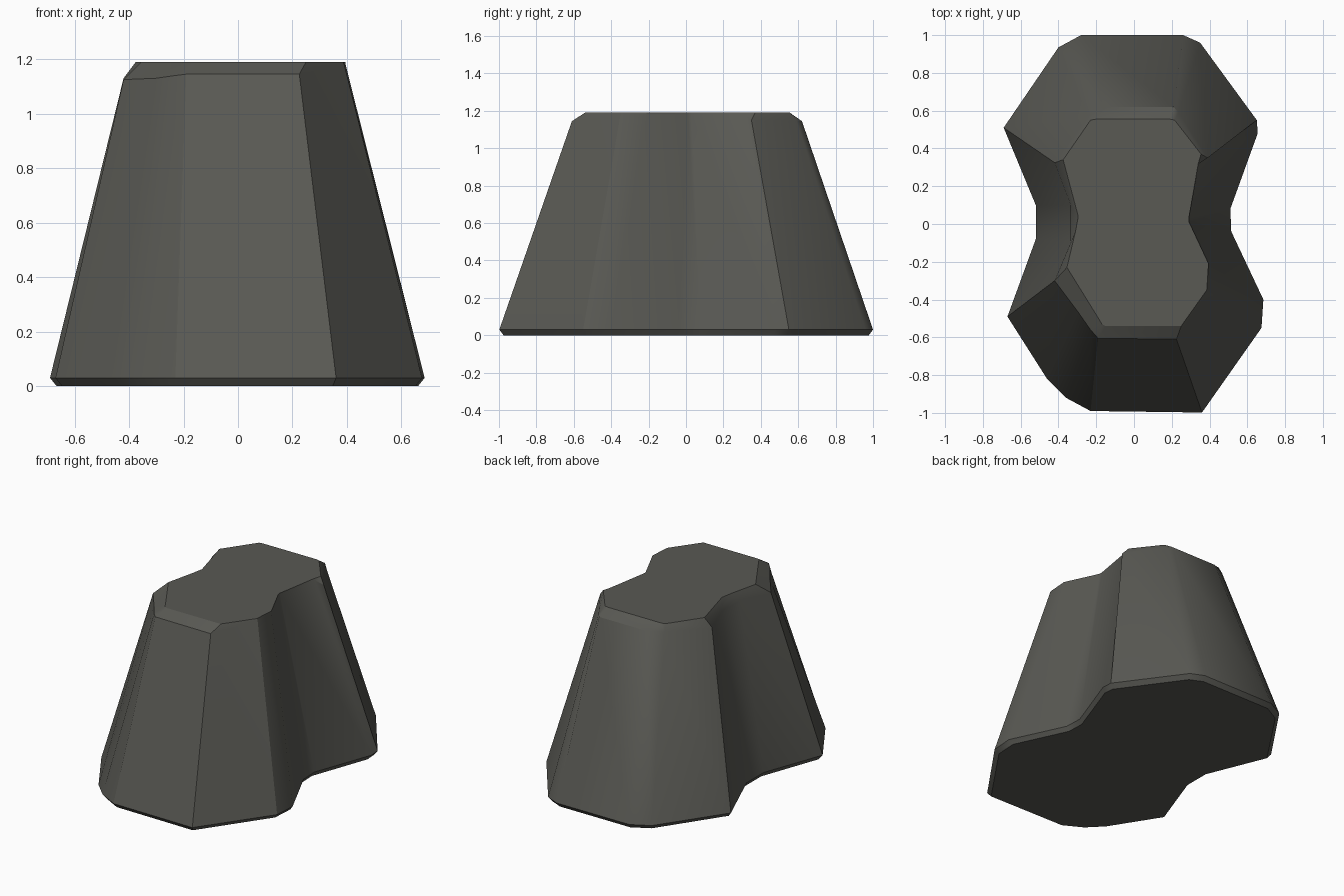
import bpy, bmesh, math

# outline stations: base x,y | rim x,y,z | cap x,y
STATIONS = [
    (0.65, 0.55, 0.39, 0.35, 1.15, 0.355, 0.37),
    (0.655, 0.48, 0.345, 0.32, 1.18, 0.34, 0.32),
    (0.51, 0.08, 0.29, 0.03, 1.18, 0.29, 0.03),
    (0.515, -0.04, 0.292, 0.01, 1.18, 0.292, 0.01),
    (0.685, -0.40, 0.395, -0.21, 1.18, 0.395, -0.21),
    (0.675, -0.55, 0.39, -0.35, 1.18, 0.385, -0.35),
    (0.36, -0.998, 0.225, -0.61, 1.145, 0.25, -0.54),
    (-0.23, -0.99, -0.19, -0.605, 1.145, -0.15, -0.54),
    (-0.36, -0.92, -0.23, -0.56, 1.14, -0.17, -0.53),
    (-0.46, -0.82, -0.30, -0.46, 1.13, -0.20, -0.48),
    (-0.67, -0.49, -0.42, -0.30, 1.125, -0.355, -0.23),
    (-0.52, -0.08, -0.335, -0.09, 1.13, -0.31, -0.04),
    (-0.52, 0.10, -0.335, 0.10, 1.13, -0.295, 0.04),
    (-0.69, 0.51, -0.42, 0.325, 1.13, -0.375, 0.34),
    (-0.40, 0.935, -0.24, 0.57, 1.145, -0.23, 0.55),
    (-0.28, 1.0, -0.14, 0.62, 1.145, -0.20, 0.555),
    (0.26, 1.0, 0.21, 0.62, 1.145, 0.19, 0.555),
    (0.35, 0.96, 0.235, 0.59, 1.145, 0.215, 0.55),
]

# four rings: underside, base edge, upper rim, flat cap
bm = bmesh.new()
rings = [
    [bm.verts.new((s[0] * 0.965, s[1] * 0.977, 0)) for s in STATIONS],
    [bm.verts.new((s[0], s[1], 0.03)) for s in STATIONS],
    [bm.verts.new(s[2:5]) for s in STATIONS],
    [bm.verts.new((s[5], s[6], 1.19)) for s in STATIONS],
]
n = len(STATIONS)
for low, high in zip(rings, rings[1:]):
    for i in range(n):
        j = (i + 1) % n
        bm.faces.new((low[i], low[j], high[j], high[i]))
bm.faces.new(rings[0][::-1])
bm.faces.new(rings[-1])
bmesh.ops.recalc_face_normals(bm, faces=bm.faces)

mesh = bpy.data.meshes.new("tapered_block")
bm.to_mesh(mesh)
bm.free()
block = bpy.data.objects.new("tapered_block", mesh)
bpy.context.collection.objects.link(block)

# single dark grey stone colour
mat = bpy.data.materials.new("dark grey")
mat.diffuse_color = (0.1, 0.1, 0.088, 1)
mesh.materials.append(mat)

bpy.context.view_layer.objects.active = block
block.select_set(True)
bpy.ops.object.shade_smooth_by_angle(angle=math.radians(30))
